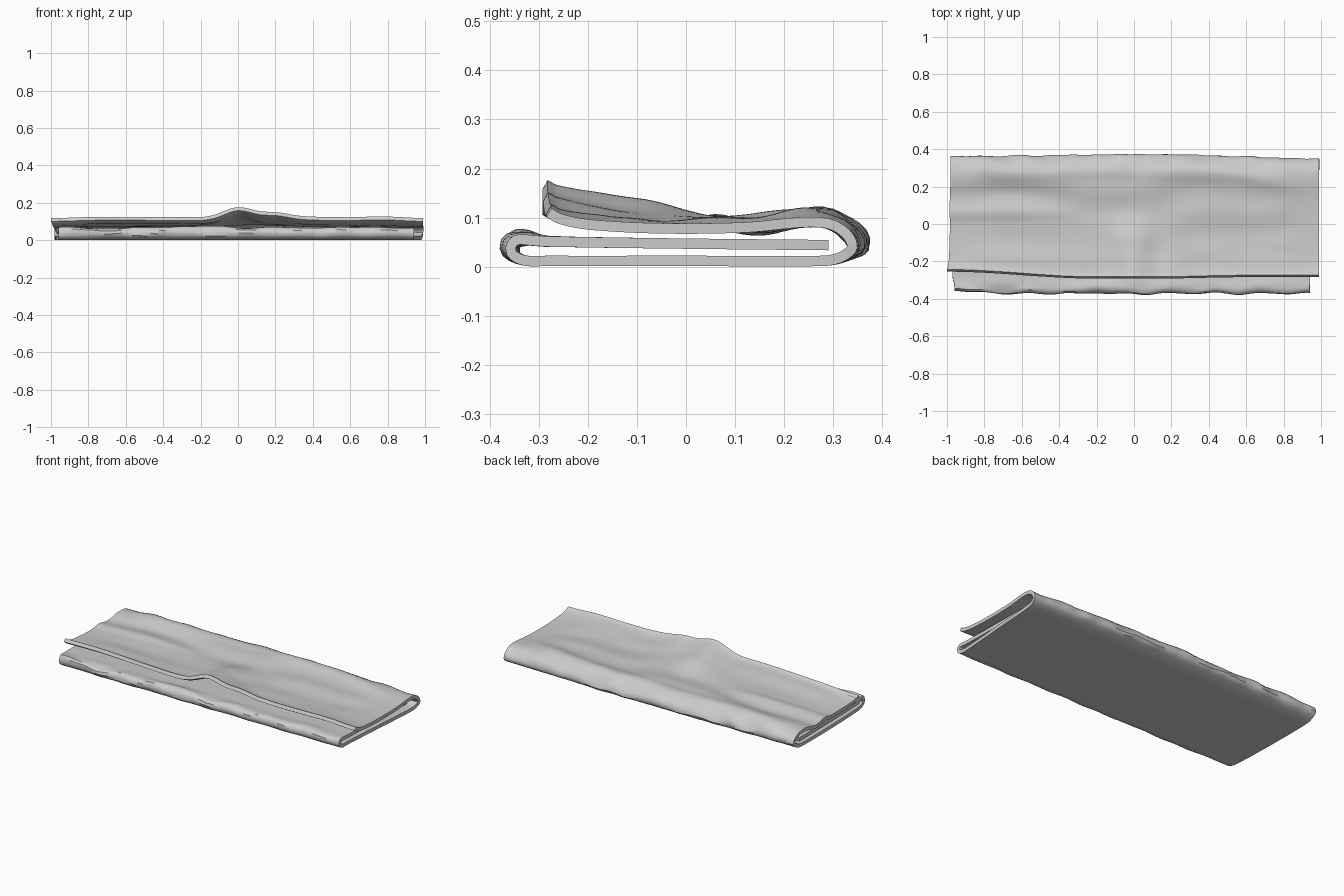
import bpy, bmesh, math
from mathutils import Vector, noise

if "Cube" in bpy.data.objects:
    bpy.data.objects.remove(bpy.data.objects["Cube"])

COLUMNS, STEP, CLOTH = 130, 0.016, 0.021

# Folded strip, from the hidden inner end to the loose top edge: y, z, left x, right x
FOLD = [(0.29, 0.044, -0.97, 0.94), (0.0, 0.047, -0.97, 0.94), (-0.28, 0.051, -0.97, 0.94),
        (-0.335, 0.053, -0.96, 0.94), (-0.362, 0.036, -0.96, 0.94), (-0.335, 0.014, -0.96, 0.94),
        (-0.28, 0.012, -0.97, 0.94), (0.0, 0.012, -0.98, 0.96), (0.28, 0.012, -0.98, 0.98),
        (0.325, 0.022, -0.98, 0.985), (0.352, 0.045, -0.98, 0.99), (0.325, 0.078, -0.98, 0.99),
        (0.26, 0.091, -0.98, 0.99), (0.12, 0.08, -0.985, 0.99), (-0.05, 0.078, -0.985, 0.99),
        (-0.2, 0.086, -0.99, 0.99), (-0.26, 0.098, -0.995, 0.99), (-0.282, 0.11, -1.0, 0.99)]


def spline(points):
    """Smooth path through the points, also returning which point each sample lies near."""
    pts = [Vector(p) for p in points]
    samples = []
    for i in range(len(pts) - 1):
        a, b, c, d = pts[max(i - 1, 0)], pts[i], pts[i + 1], pts[min(i + 2, len(pts) - 1)]
        length = (c - b).length
        ta = (c - a) * length / max((c - a).length, length)
        td = (d - b) * length / max((d - b).length, length)
        n = max(4, round(length / STEP))
        for k in range(n):
            t = k / n
            h = t * t * (3 - 2 * t)
            p = b * (1 - h) + c * h + ta * t * (1 - t) ** 2 - td * t * t * (1 - t)
            samples.append((p, i + t))
    samples.append((pts[-1], len(pts) - 1))
    return samples


def hill(v, centre, width):
    return math.exp(-((v - centre) / width) ** 2)


def ramp(v, low, high):
    t = min(max((v - low) / (high - low), 0), 1)
    return t * t * (3 - 2 * t)


def rough(x, y, sx, sy, seed):
    return noise.noise(Vector((x * sx, y * sy, seed)))


def top_lift(x, y):
    """Soft folds and the raised ridge in the top layer."""
    inside = ramp(1 - abs(x), 0, 0.3)
    front = ramp(-y, -0.12, 0.2)
    lift = 0.008 * inside
    lift += front * (0.05 * hill(x, 0.0, 0.11) + 0.018 * hill(x, 0.2, 0.1))
    lift += 0.01 * hill(x, 0.08, 0.1) * hill(y, 0.1, 0.15)
    lift += 0.009 * ramp(-x, 0.2, 0.5) * (hill(y, 0.06, 0.035) - hill(y, 0.16, 0.05))
    lift += 0.012 * inside * hill(y, 0.29 - 0.1 * ramp(x, 0.4, 1), 0.05)
    return lift + 0.01 * inside * rough(x, y, 3, 8, 2)


def crumple(p, place, x):
    y, z = p[0], p[1]
    top = ramp(place, 10, 12)
    front_fold = hill(place, 3.7, 1.0)
    back_fold = hill(place, 10.3, 1.1)
    edge = ramp(place, 14, 17)
    # Uneven outline of both folds and of the loose edge
    ny = y + back_fold * (0.012 * hill(x, 0, 0.5) - 0.014 * ramp(x, 0.3, 1)
                          + 0.012 * rough(x, z, 9, 20, 5))
    ny += front_fold * (0.012 * rough(x, z, 8, 24, 9) + 0.012 * ramp(-x, 0.7, 1))
    ny += edge * (0.038 * ramp(-x, 0.2, 1) + 0.008 * ramp(x, 0.1, 0.6) - 0.005)
    # Layer heights
    nz = z + top * top_lift(x, y)
    nz += front_fold * ramp(z, 0.025, 0.05) * (0.008 + 0.022 * rough(x, y, 5, 14, 3))
    nz += back_fold * ramp(z, 0.02, 0.05) * 0.014 * rough(x, y, 7, 10, 7)
    return ny, max(nz, 0.011)


# Towel surface: sweep the folded path along x
bm = bmesh.new()
rows = []
for p, place in spline(FOLD):
    row = []
    for c in range(COLUMNS + 1):
        x = p[2] + (p[3] - p[2]) * c / COLUMNS
        row.append(bm.verts.new((x, *crumple(p, place, x))))
    rows.append(row)
for lower, upper in zip(rows, rows[1:]):
    for c in range(COLUMNS):
        bm.faces.new((lower[c], lower[c + 1], upper[c + 1], upper[c]))
bmesh.ops.recalc_face_normals(bm, faces=bm.faces)
mesh = bpy.data.meshes.new("folded_towel")
bm.to_mesh(mesh)
bm.free()
towel = bpy.data.objects.new("folded_towel", mesh)
bpy.context.collection.objects.link(towel)

# Grey cloth
cloth = bpy.data.materials.new("grey_cloth")
cloth.use_nodes = True
grey = (0.6, 0.6, 0.6, 1)
cloth.diffuse_color = grey
cloth.node_tree.nodes["Principled BSDF"].inputs["Base Color"].default_value = grey
mesh.materials.append(cloth)

# Cloth thickness and smooth shading with crisp hems
solid = towel.modifiers.new("thickness", 'SOLIDIFY')
solid.thickness = CLOTH
solid.offset = 0
bpy.ops.object.select_all(action='DESELECT')
towel.select_set(True)
bpy.context.view_layer.objects.active = towel
bpy.ops.object.modifier_apply(modifier="thickness")
bpy.ops.object.shade_smooth_by_angle(angle=math.radians(35))
